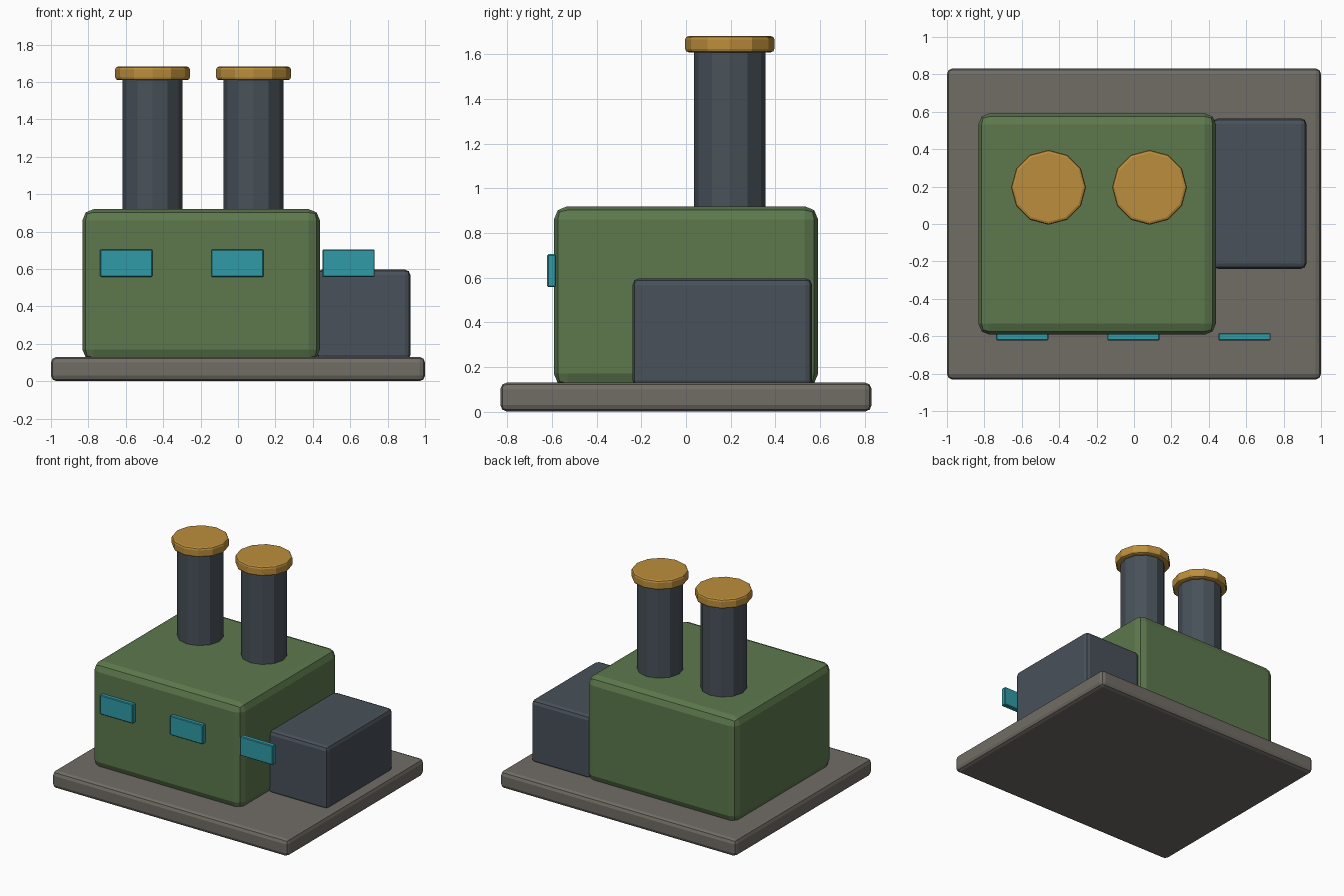
import bpy
import bmesh
from mathutils import Matrix, Vector

if "Cube" in bpy.data.objects:
    bpy.data.objects.remove(bpy.data.objects["Cube"])


def material(name, rgb):
    m = bpy.data.materials.new(name)
    m.diffuse_color = (*rgb, 1)
    m.use_nodes = True
    m.node_tree.nodes["Principled BSDF"].inputs["Base Color"].default_value = m.diffuse_color
    return m


GREEN = material("green_paint", (0.11, 0.19, 0.075))
SLATE = material("dark_slate", (0.065, 0.082, 0.10))
STONE = material("warm_stone", (0.165, 0.15, 0.13))
BRASS = material("amber_trim", (0.50, 0.27, 0.045))
TEAL = material("teal_glass", (0.03, 0.33, 0.39))


def finish(name, bm, mat, bevel, segments=2):
    mesh = bpy.data.meshes.new(name)
    bm.to_mesh(mesh)
    bm.free()
    mesh.materials.append(mat)
    ob = bpy.data.objects.new(name, mesh)
    bpy.context.collection.objects.link(ob)
    if bevel:
        mod = ob.modifiers.new("bevel", 'BEVEL')
        mod.width = bevel
        mod.segments = segments
        mod.limit_method = 'ANGLE'
        mod.angle_limit = 0.7
    return ob


def box(name, lo, hi, mat, bevel, segments=2):
    lo, hi = Vector(lo), Vector(hi)
    bm = bmesh.new()
    bmesh.ops.create_cube(bm, size=1, matrix=Matrix.Diagonal((*(hi - lo), 1)))
    ob = finish(name, bm, mat, bevel, segments)
    ob.location = (lo + hi) / 2
    return ob


def cylinder(name, x, y, z0, z1, radius, mat, bevel=0):
    bm = bmesh.new()
    bmesh.ops.create_cone(bm, cap_ends=True, segments=12, radius1=radius,
                          radius2=radius, depth=z1 - z0)
    ob = finish(name, bm, mat, bevel)
    ob.location = (x, y, (z0 + z1) / 2)
    return ob


# Ground slab, main hall and side annex
box("base_slab", (-1, -0.832, 0), (1, 0.832, 0.13), STONE, 0.03)
box("main_hall", (-0.832, -0.592, 0.11), (0.438, 0.592, 0.92), GREEN, 0.06)
box("side_annex", (0.42, -0.24, 0.11), (0.922, 0.565, 0.597), SLATE, 0.03)

# Chimneys with overhanging caps
for side, x in (("left", -0.457), ("right", 0.083)):
    cylinder(f"chimney_{side}", x, 0.196, 0.86, 1.63, 0.161, SLATE)
    cylinder(f"chimney_cap_{side}", x, 0.196, 1.61, 1.682, 0.2, BRASS, 0.015)

# Row of front windows, the last one overhanging the hall corner
for i in range(3):
    x = -0.597 + 0.594 * i
    box(f"window_{i + 1}", (x - 0.14, -0.622, 0.558), (x + 0.14, -0.583, 0.705),
        TEAL, 0.005, 1)
